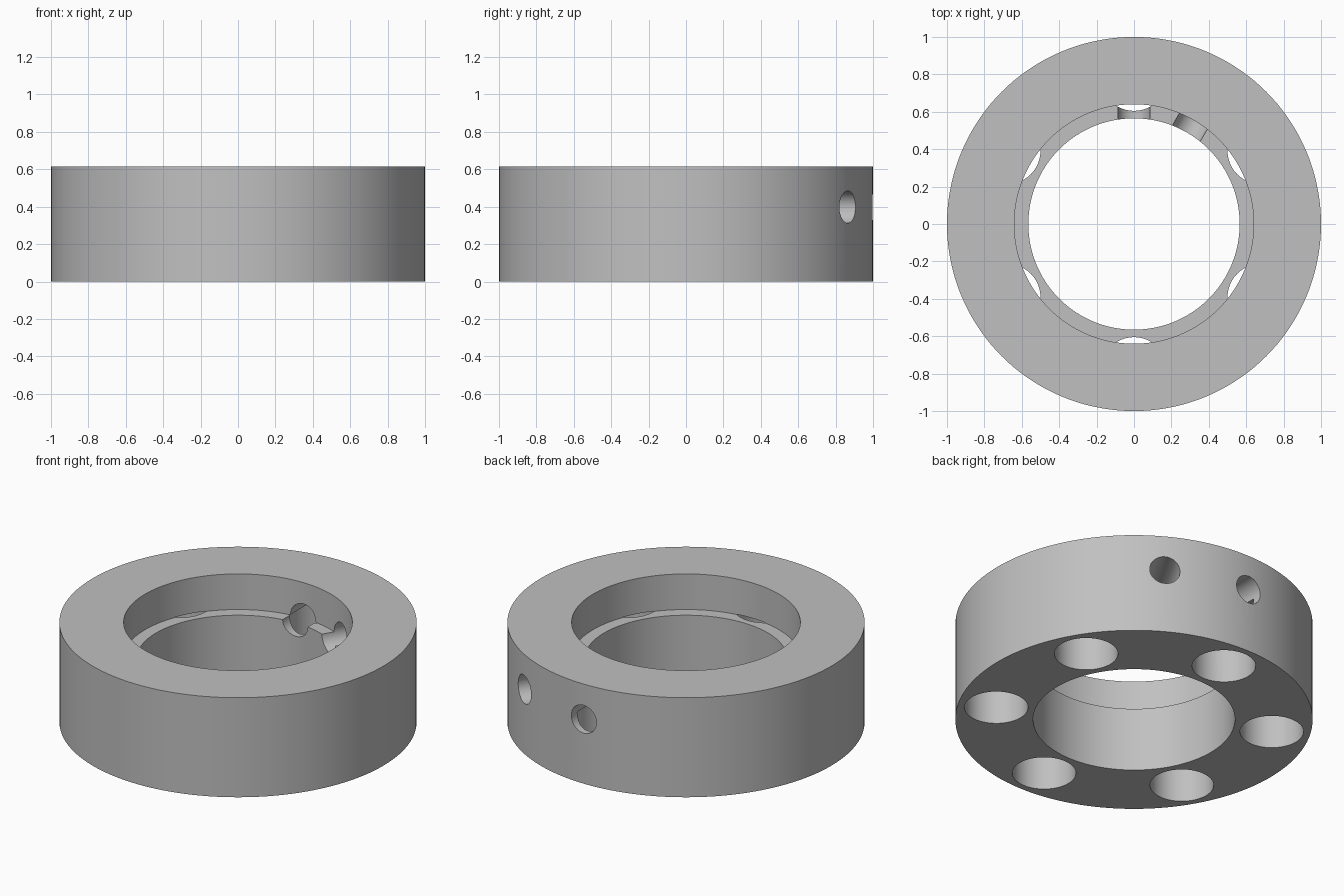
import bpy
from math import radians, cos, sin, pi

cube = bpy.data.objects.get("Cube")
if cube:
    bpy.data.objects.remove(cube, do_unlink=True)

HEIGHT = 0.615
LEDGE = 0.395

steel = bpy.data.materials.new("grey_steel")
steel.use_nodes = True
grey = (0.53, 0.53, 0.53, 1)
steel.diffuse_color = grey
steel.node_tree.nodes["Principled BSDF"].inputs["Base Color"].default_value = grey


def cylinder(name, radius, depth, location, rotation=(0, 0, 0), sides=64):
    bpy.ops.mesh.primitive_cylinder_add(vertices=sides, radius=radius, depth=depth,
                                        location=location, rotation=rotation)
    obj = bpy.context.object
    obj.name = name
    obj.data.materials.append(steel)
    return obj


def upright(name, radius, bottom, top, x=0, y=0, sides=64):
    return cylinder(name, radius, top - bottom, (x, y, (bottom + top) / 2), sides=sides)


# Solid collar blank
collar = upright("collar_ring", 1, 0, HEIGHT, sides=144)

# Through bore and wider upper recess
cutters = [
    upright("bore_cutter", 0.565, -0.1, 1, sides=128),
    upright("recess_cutter", 0.64, LEDGE, 1, sides=128),
]

# Six blind pockets from below, just breaking through the ledge
for i in range(6):
    a = radians(30 + 60 * i)
    cutters.append(upright("pocket_cutter", 0.178, -0.1, LEDGE + 0.002,
                           0.783 * cos(a), 0.783 * sin(a)))

# Two radial screw holes at the back
for angle in (60, 90):
    a = radians(angle)
    cutters.append(cylinder("screw_hole_cutter", 0.086, 0.7,
                            (0.8 * cos(a), 0.8 * sin(a), 0.398), (0, pi / 2, a)))

for cutter in cutters:
    cutter.hide_render = True
    mod = collar.modifiers.new(cutter.name, "BOOLEAN")
    mod.operation = "DIFFERENCE"
    mod.solver = "EXACT"
    mod.object = cutter

# Bake the cuts, then drop the cutters
graph = bpy.context.evaluated_depsgraph_get()
mesh = bpy.data.meshes.new_from_object(collar.evaluated_get(graph))
collar.modifiers.clear()
collar.data = mesh
for cutter in cutters:
    bpy.data.objects.remove(cutter, do_unlink=True)

# Smooth walls with crisp rims
bpy.ops.object.select_all(action="DESELECT")
collar.select_set(True)
bpy.context.view_layer.objects.active = collar
bpy.ops.object.shade_smooth_by_angle(angle=radians(30))
